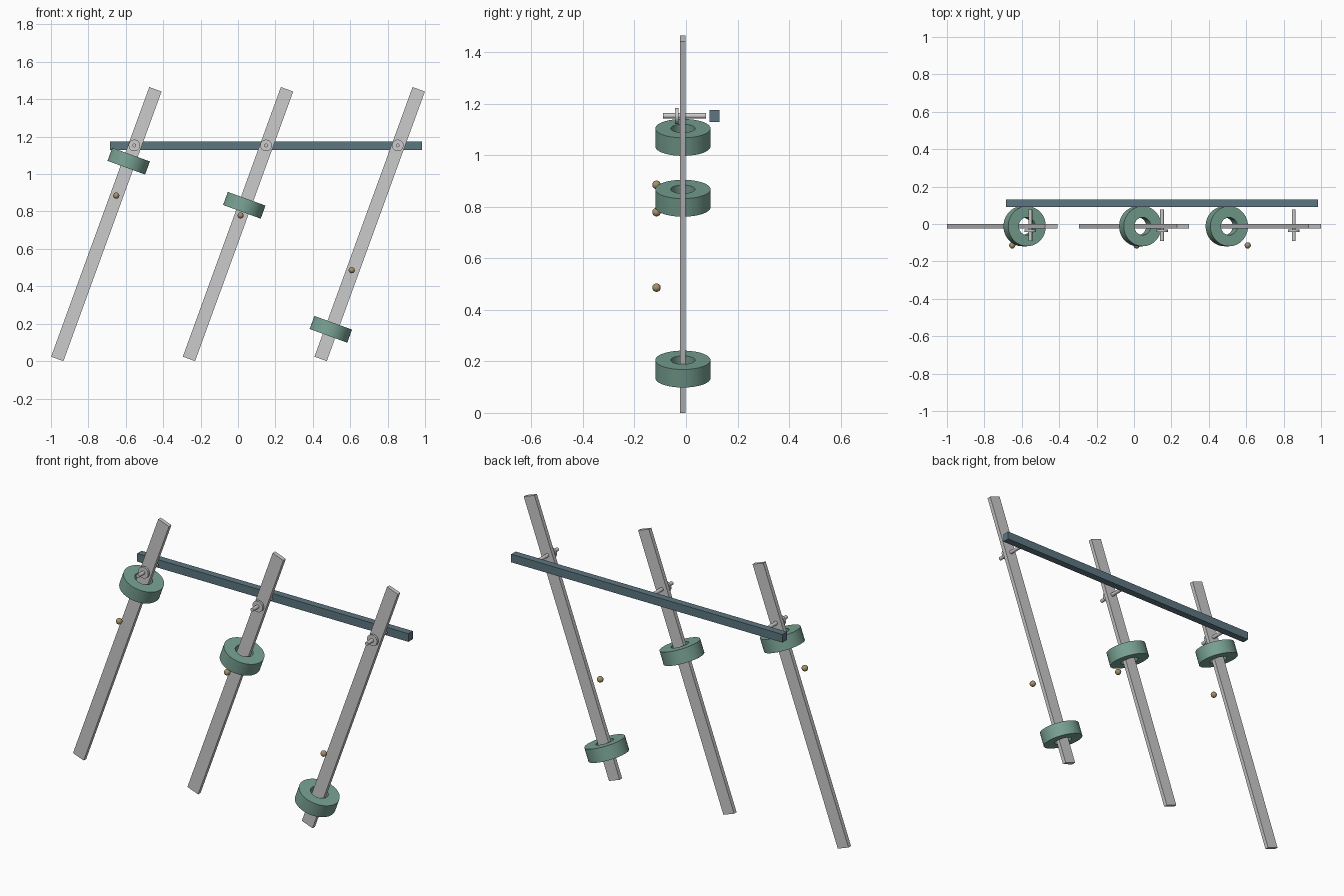
import bpy, bmesh, math
from mathutils import Matrix

if "Cube" in bpy.data.objects:
    bpy.data.objects.remove(bpy.data.objects["Cube"])

TILT = math.radians(20)
MID_Z = 0.7325
PIVOT_Z = 1.153
ROD_Y = -0.012


def material(name, rgb):
    m = bpy.data.materials.new(name)
    m.diffuse_color = (*rgb, 1)
    m.use_nodes = True
    m.node_tree.nodes["Principled BSDF"].inputs["Base Color"].default_value = m.diffuse_color
    return m


green = material("ring_green", (0.19, 0.36, 0.29))
slate = material("beam_slate", (0.11, 0.18, 0.22))
tan = material("bead_tan", (0.38, 0.28, 0.14))


def finish(name, bm, loc, tilt=0, mat=None, smooth=False):
    bmesh.ops.recalc_face_normals(bm, faces=bm.faces)
    me = bpy.data.meshes.new(name)
    bm.to_mesh(me)
    bm.free()
    ob = bpy.data.objects.new(name, me)
    bpy.context.collection.objects.link(ob)
    ob.location = loc
    ob.rotation_euler.y = tilt
    if mat:
        me.materials.append(mat)
    if smooth:
        bpy.ops.object.select_all(action='DESELECT')
        ob.select_set(True)
        bpy.context.view_layer.objects.active = ob
        bpy.ops.object.shade_smooth_by_angle(angle=math.radians(35))
    return ob


def box(name, size, loc, tilt=0, mat=None):
    bm = bmesh.new()
    bmesh.ops.create_cube(bm, size=1, matrix=Matrix.Diagonal((*size, 1)))
    return finish(name, bm, loc, tilt, mat)


def cylinder_y(name, r, y0, y1, x, z):
    bm = bmesh.new()
    bmesh.ops.create_cone(bm, cap_ends=True, segments=32, radius1=r, radius2=r,
                          depth=y1 - y0, matrix=Matrix.Rotation(math.pi / 2, 4, 'X'))
    return finish(name, bm, (x, (y0 + y1) / 2, z), smooth=True)


def ring(name, r_in, r_out, h, loc, tilt, mat, n=64):
    bm = bmesh.new()
    profile = [(r_in, -h / 2), (r_out, -h / 2), (r_out, h / 2), (r_in, h / 2)]
    loops = []
    for i in range(n):
        a = 2 * math.pi * i / n
        loops.append([bm.verts.new((r * math.cos(a), r * math.sin(a), z)) for r, z in profile])
    for i in range(n):
        p, q = loops[i], loops[(i + 1) % n]
        for k in range(4):
            bm.faces.new((p[k], q[k], q[(k + 1) % 4], p[(k + 1) % 4]))
    return finish(name, bm, loc, tilt, mat, True)


def bead(name, loc):
    bm = bmesh.new()
    bmesh.ops.create_uvsphere(bm, u_segments=24, v_segments=12, radius=0.0165)
    return finish(name, bm, loc, mat=tan, smooth=True)


# Horizontal beam behind the rods
box("rear_beam", (1.669, 0.039, 0.045), (0.15, 0.1105, 1.152), mat=slate)

# Per rod: centre x, ring height, bead position
stations = [
    (-0.704, 1.069, (-0.651, 0.885)),
    (0.0, 0.833, (0.014, 0.779)),
    (0.704, 0.170, (0.608, 0.486)),
]
for i, (x, ring_z, (bx, bz)) in enumerate(stations, 1):
    pivot_x = x + (PIVOT_Z - MID_Z) * math.tan(TILT) - 0.003
    # Leaning flat rod
    box(f"rod_{i}", (0.07, 0.022, 1.534), (x, ROD_Y, MID_Z), TILT)
    # Pivot pin and washer
    cylinder_y(f"pivot_pin_{i}", 0.010, -0.09, 0.078, pivot_x, PIVOT_Z)
    cylinder_y(f"washer_{i}", 0.031, -0.042, -0.030, pivot_x, PIVOT_Z)
    # Sliding ring weight
    ring_x = x + (ring_z - MID_Z) * math.tan(TILT) - 0.003
    ring(f"ring_weight_{i}", 0.047, 0.107, 0.0745, (ring_x, ROD_Y, ring_z), TILT, green)
    # Marker bead in front
    bead(f"marker_bead_{i}", (bx, -0.1145, bz))
